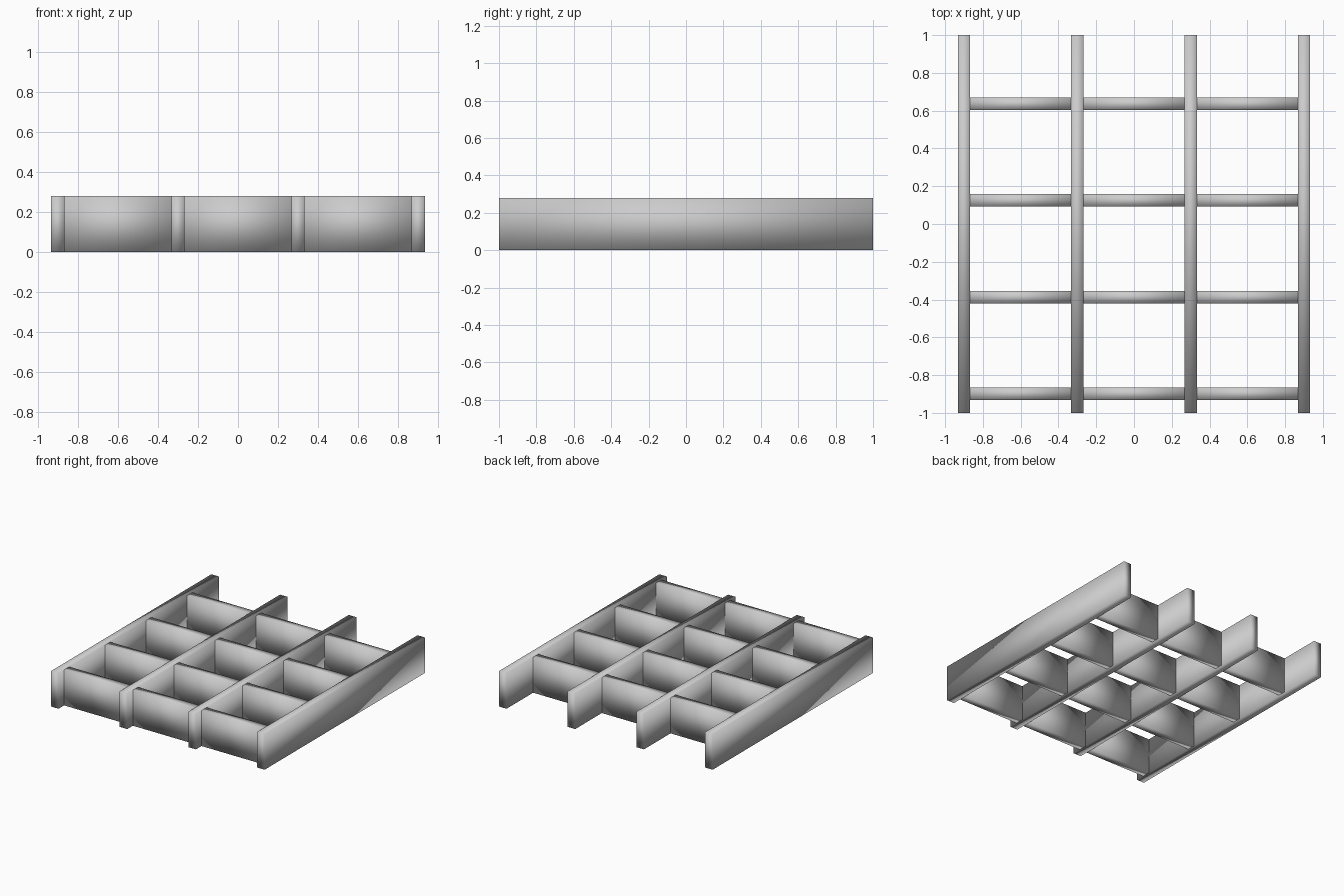
import bpy

if "Cube" in bpy.data.objects:
    bpy.data.objects.remove(bpy.data.objects["Cube"])

H = 0.28      # height of all slats
T = 0.066     # slat thickness


def slat(name, x, y, sx, sy):
    bpy.ops.mesh.primitive_cube_add(size=1, location=(x, y, H / 2))
    ob = bpy.context.object
    ob.name = name
    ob.scale = (sx, sy, H)
    bpy.ops.object.transform_apply(location=False, rotation=False, scale=True)
    # fully smooth box, giving the soft gradients across its faces
    bpy.ops.object.shade_smooth()
    return ob


# long rails running front to back
rails = [-0.9, -0.3, 0.3, 0.9]
for i, x in enumerate(rails):
    slat(f"long_rail_{i + 1}", x, 0, T, 2.0)

# short cross slats between neighbouring rails
for r in range(4):
    y = -0.898 + r * 0.5113
    for c in range(3):
        x = (rails[c] + rails[c + 1]) / 2
        slat(f"cross_slat_{r + 1}_{c + 1}", x, y, 0.6 - T, T)
